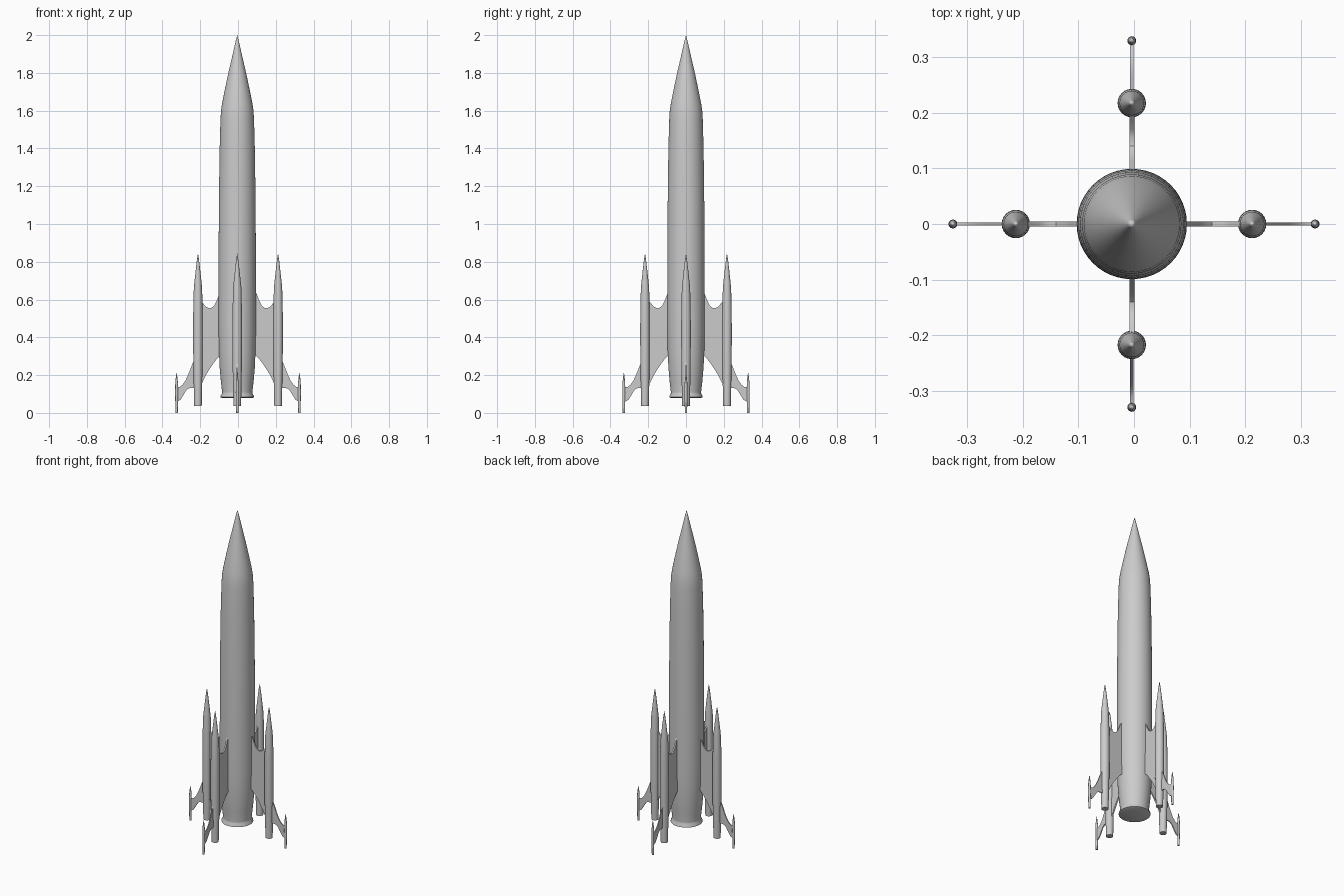
import bpy, bmesh, math
from mathutils import Matrix, Vector

if "Cube" in bpy.data.objects:
    bpy.data.objects.remove(bpy.data.objects["Cube"])

AXIS_X = -0.004  # hull axis sits very slightly off centre


def finish(bm, name, matrix):
    bmesh.ops.recalc_face_normals(bm, faces=bm.faces)
    bm.transform(matrix)
    me = bpy.data.meshes.new(name)
    bm.to_mesh(me)
    bm.free()
    ob = bpy.data.objects.new(name, me)
    bpy.context.collection.objects.link(ob)
    bpy.ops.object.select_all(action='DESELECT')
    ob.select_set(True)
    bpy.context.view_layer.objects.active = ob
    bpy.ops.object.shade_smooth_by_angle(angle=math.radians(35))
    return ob


def lathe(name, profile, sides, location):
    """Closed solid of revolution from (radius, z) points, last point is the tip."""
    bm = bmesh.new()
    rings = []
    for r, z in profile[:-1]:
        rings.append([bm.verts.new((r * math.cos(2 * math.pi * i / sides),
                                    r * math.sin(2 * math.pi * i / sides), z))
                      for i in range(sides)])
    tip = bm.verts.new((0, 0, profile[-1][1]))
    bm.faces.new(rings[0])
    for i in range(sides):
        j = (i + 1) % sides
        for a, b in zip(rings, rings[1:]):
            bm.faces.new((a[i], a[j], b[j], b[i]))
        bm.faces.new((rings[-1][i], rings[-1][j], tip))
    return finish(bm, name, Matrix.Translation(location))


def fin(name, top, bottom, thickness, matrix):
    """Flat plate between an upper and a lower edge, both (radius, z) lists."""
    outline = top + bottom[::-1]
    bm = bmesh.new()
    face = bm.faces.new([bm.verts.new((x, -thickness / 2, z)) for x, z in outline])
    new = bmesh.ops.extrude_face_region(bm, geom=[face])['geom']
    bmesh.ops.translate(bm, vec=(0, thickness, 0),
                        verts=[v for v in new if isinstance(v, bmesh.types.BMVert)])
    return finish(bm, name, matrix)


# Hull with flared tail rim and pointed nose
HULL = [(0.083, 0.08), (0.089, 0.083), (0.088, 0.09), (0.080, 0.103), (0.080, 0.11),
        (0.087, 0.17), (0.093, 0.24), (0.097, 0.33), (0.099, 0.45), (0.099, 0.65),
        (0.098, 0.95), (0.096, 1.20), (0.093, 1.40), (0.089, 1.55), (0.086, 1.60),
        (0.080, 1.64), (0.066, 1.71), (0.047, 1.80), (0.026, 1.89), (0.008, 1.97), (0, 2.0)]
lathe("hull", HULL, 48, (AXIS_X, 0, 0))

# Booster pod, landing foot and fin edges shared by all four sides
POD = [(0.020, 0.037), (0.022, 0.12), (0.0245, 0.25), (0.0255, 0.40), (0.025, 0.53),
       (0.022, 0.66), (0.018, 0.70), (0.012, 0.755), (0.005, 0.815), (0, 0.845)]
FOOT = [(0.006, 0.0), (0.007, 0.05), (0.008, 0.11), (0.007, 0.16), (0.004, 0.19), (0, 0.215)]
INNER_TOP = [(0.08, 0.66), (0.099, 0.63), (0.112, 0.595), (0.125, 0.57), (0.14, 0.556),
             (0.155, 0.555), (0.17, 0.562), (0.187, 0.582), (0.21, 0.60)]
INNER_LOW = [(0.08, 0.315), (0.097, 0.30), (0.115, 0.282), (0.135, 0.255), (0.155, 0.225),
             (0.175, 0.19), (0.19, 0.16), (0.21, 0.13)]
OUTER_TOP = [(0.215, 0.30), (0.237, 0.27), (0.25, 0.238), (0.265, 0.20), (0.28, 0.168),
             (0.295, 0.148), (0.31, 0.137), (0.326, 0.135)]
OUTER_LOW = [(0.215, 0.132), (0.24, 0.132), (0.26, 0.13), (0.275, 0.118), (0.29, 0.092),
             (0.305, 0.069), (0.326, 0.057)]

for k, side in enumerate(("right", "back", "left", "front")):
    along_y = k % 2
    rot = Matrix.Rotation(k * math.pi / 2, 4, 'Z')
    place = Matrix.Translation((AXIS_X if along_y else 0, 0, 0)) @ rot
    pod_r, foot_r = (0.217, 0.329) if along_y else (0.212, 0.325)
    lathe(side + "_booster", POD, 24, place @ Vector((pod_r, 0, 0)))
    lathe(side + "_landing_foot", FOOT, 16, place @ Vector((foot_r, 0, 0)))
    fin(side + "_inner_fin", INNER_TOP, INNER_LOW, 0.009, place)
    fin(side + "_outer_fin", OUTER_TOP, OUTER_LOW, 0.006, place)
